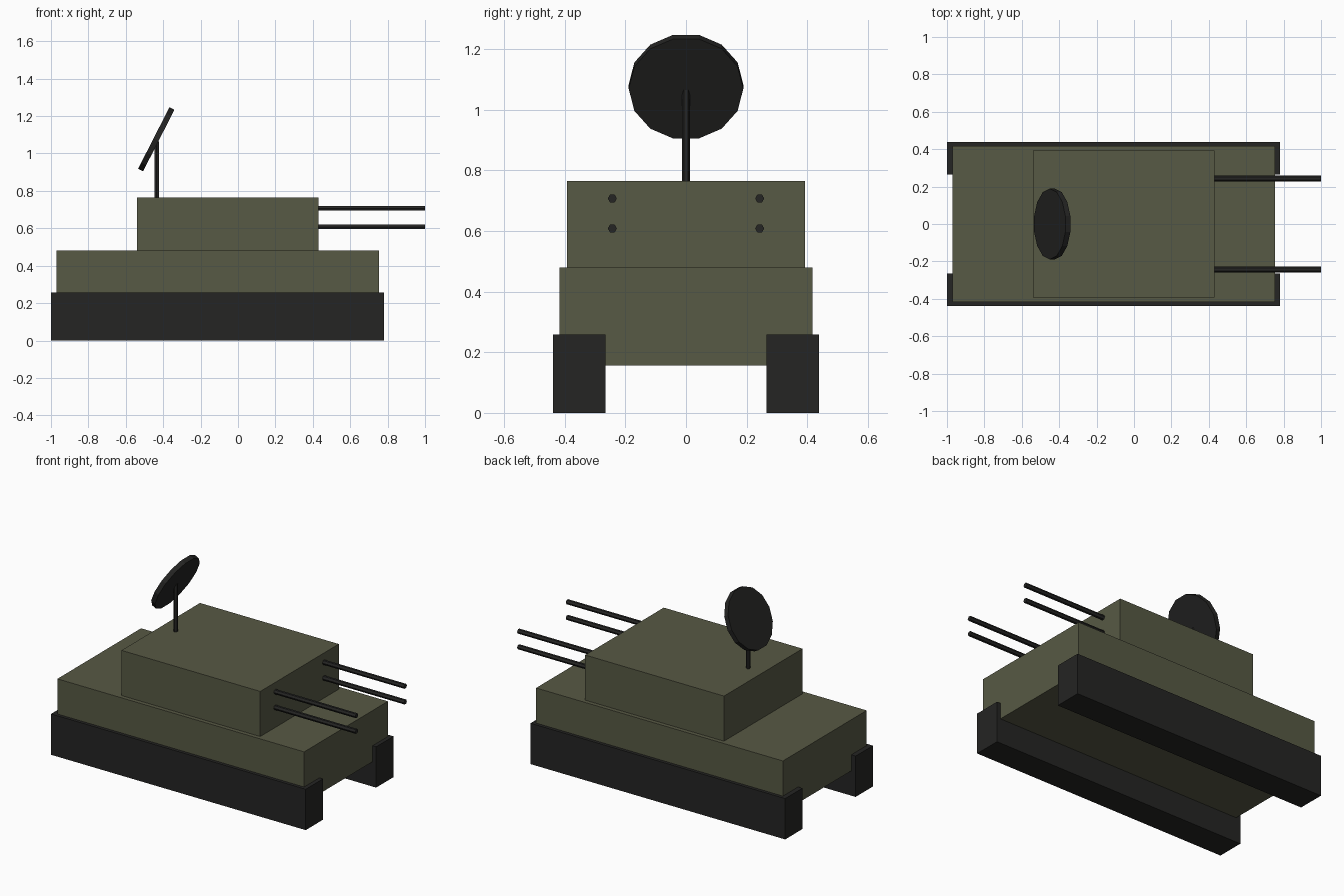
import bpy
from math import radians

if "Cube" in bpy.data.objects:
    bpy.data.objects.remove(bpy.data.objects["Cube"])


def material(name, rgb):
    m = bpy.data.materials.new(name)
    m.diffuse_color = (*rgb, 1)
    m.use_nodes = True
    m.node_tree.nodes["Principled BSDF"].inputs["Base Color"].default_value = m.diffuse_color
    return m


OLIVE = material("olive", (0.095, 0.1, 0.058))
DARK = material("dark", (0.018, 0.018, 0.017))


def finish(name, mat):
    ob = bpy.context.object
    ob.name = name
    ob.data.materials.append(mat)
    return ob


def box(name, x, y, z, mat):
    """Box from (min, max) ranges."""
    bpy.ops.mesh.primitive_cube_add(size=1, location=[sum(r) / 2 for r in (x, y, z)])
    ob = finish(name, mat)
    ob.scale = [r[1] - r[0] for r in (x, y, z)]
    bpy.ops.object.transform_apply(location=False, rotation=False, scale=True)
    return ob


def rod(name, sides, radius, depth, loc, tilt, mat):
    """Flat-shaded cylinder, tilted about y."""
    bpy.ops.mesh.primitive_cylinder_add(vertices=sides, radius=radius, depth=depth,
                                        location=loc, rotation=(0, radians(tilt), 0))
    return finish(name, mat)


# Hull and turret
box("hull", (-0.97, 0.755), (-0.418, 0.418), (0.157, 0.48), OLIVE)
box("turret", (-0.54, 0.43), (-0.392, 0.392), (0.48, 0.765), OLIVE)

# Tracks and twin gun barrels on each side
for side, s in (("right", -1), ("left", 1)):
    y = sorted((s * 0.265, s * 0.438))
    box(side + "_track", (-1.0, 0.78), y, (0, 0.258), DARK)
    for level, z in (("lower", 0.608), ("upper", 0.707)):
        rod(f"{side}_{level}_barrel", 6, 0.015, 0.58, (0.71, s * 0.243, z), 90, DARK)

# Radar mast and tilted dish
rod("radar_mast", 6, 0.0135, 0.305, (-0.435, 0, 0.9125), 0, DARK)
rod("radar_dish", 14, 0.189, 0.03, (-0.437, 0, 1.076), 117, DARK)
